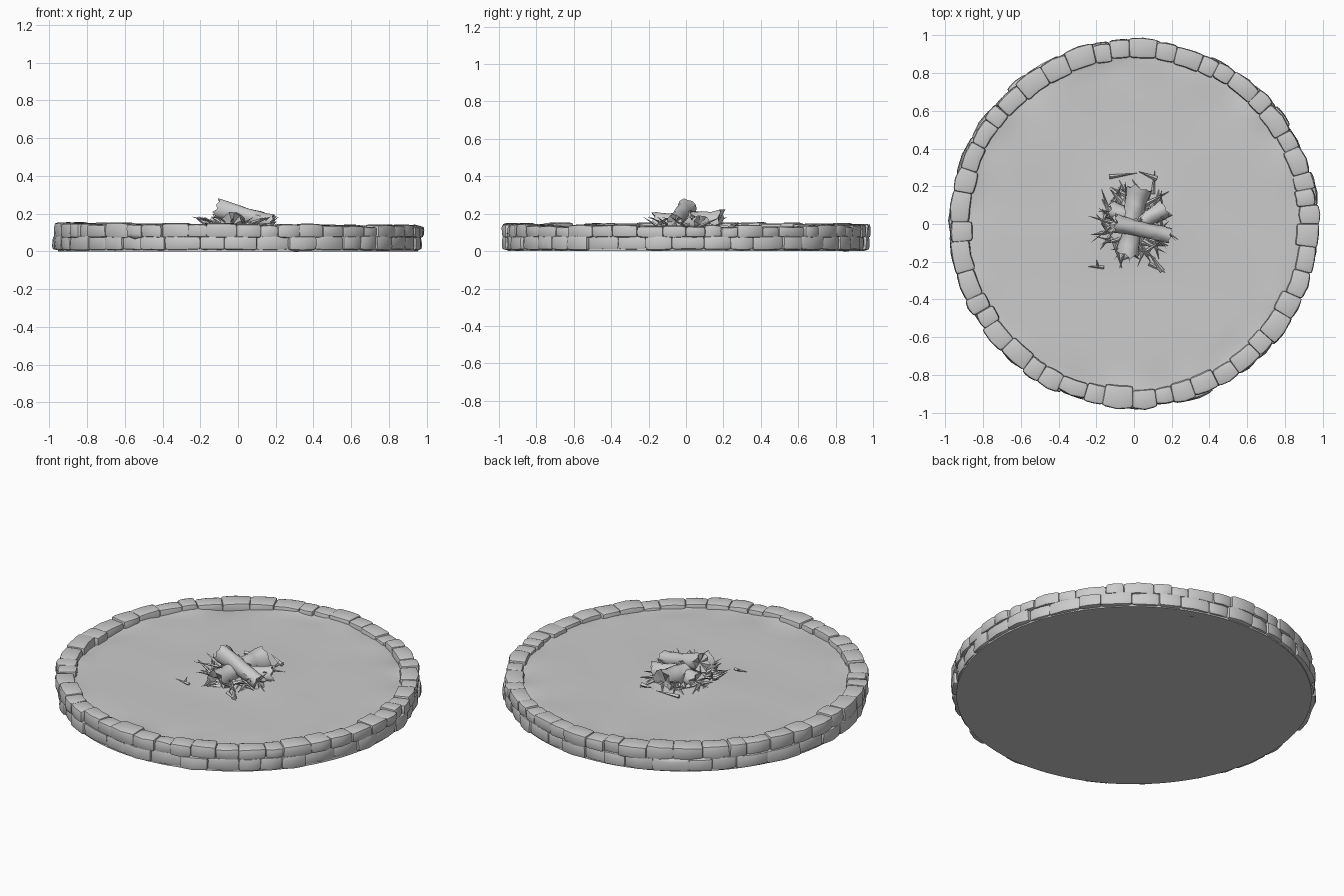
import bpy, bmesh, math, random
from mathutils import Vector, noise

if "Cube" in bpy.data.objects:
    bpy.data.objects.remove(bpy.data.objects["Cube"])

random.seed(7)
TAU = math.tau


def finish(name, bm, angle=40):
    bmesh.ops.recalc_face_normals(bm, faces=bm.faces)
    me = bpy.data.meshes.new(name)
    bm.to_mesh(me)
    bm.free()
    ob = bpy.data.objects.new(name, me)
    bpy.context.collection.objects.link(ob)
    bpy.ops.object.select_all(action='DESELECT')
    ob.select_set(True)
    bpy.context.view_layer.objects.active = ob
    bpy.ops.object.shade_smooth_by_angle(angle=math.radians(angle))
    return ob


def rings_to_faces(bm, rings):
    n = len(rings[0])
    for a, b in zip(rings, rings[1:]):
        for i in range(n):
            bm.faces.new((a[i], a[(i + 1) % n], b[(i + 1) % n], b[i]))


def floor_z(x, y):
    r = math.hypot(x, y)
    z = 0.114 + 0.006 * noise.noise(Vector((x * 2.5, y * 2.5, 3)))
    if r > 0.78:  # earth banks unevenly against the stones
        z += (r - 0.78) * 0.22 * noise.noise(Vector((x * 5, y * 5, 8)))
    return z + 0.018 * math.exp(-(r / 0.17) ** 2)


# Earth floor: a solid disc with a gently uneven top
bm = bmesh.new()
SEG = 96
profile = [(0.955, 0.0), (0.955, 0.05), (0.93, 0.085)]
profile += [(r, None) for r in (0.91, 0.88, 0.84, 0.78, 0.7, 0.6, 0.5, 0.4, 0.3, 0.2, 0.12, 0.05)]
rings = []
for r, z in profile:
    ring = []
    for i in range(SEG):
        x, y = r * math.cos(TAU * i / SEG), r * math.sin(TAU * i / SEG)
        ring.append(bm.verts.new((x, y, floor_z(x, y) if z is None else z)))
    rings.append(ring)
rings_to_faces(bm, rings)
bm.faces.new(rings[0])
bm.faces.new(rings[-1])
finish("earth_floor", bm)


# Stone courses: bevelled, slightly irregular blocks bent around the rim
def stone(bm, a0, a1, r0, r1, z0, z1):
    s = bmesh.new()
    n = 3
    j = lambda k: random.uniform(-k, k)
    secs = []
    for i in range(n):
        a = a0 + (a1 - a0) * i / (n - 1)
        bulge = 0.005 if i == 1 else 0
        secs.append([s.verts.new(((r + j(.005)) * math.cos(a), (r + j(.005)) * math.sin(a), z + j(.003)))
                     for r, z in ((r0, z0), (r1 + bulge, z0), (r1 + bulge, z1), (r0, z1))])
    rings_to_faces(s, secs)
    s.faces.new(secs[0])
    s.faces.new(secs[-1])
    bmesh.ops.recalc_face_normals(s, faces=s.faces)
    sharp = [e for e in s.edges if e.calc_face_angle(0) > 0.7]
    bmesh.ops.bevel(s, geom=sharp, offset=0.019, segments=2, profile=0.6,
                    affect='EDGES', clamp_overlap=True)
    me = bpy.data.meshes.new("tmp")
    s.to_mesh(me)
    s.free()
    bm.from_mesh(me)
    bpy.data.meshes.remove(me)


def course(name, count, r0, r1, z0, z1, start):
    bm = bmesh.new()
    widths = [random.uniform(0.7, 1.35) for _ in range(count)]
    unit, a = TAU / sum(widths), start
    for w in widths:
        da = w * unit
        lift = 0.008 * math.cos(a - math.pi) + random.uniform(-.006, .006)
        stone(bm, a - 0.003, a + da + 0.003, r0 + random.uniform(-.012, .012),
              r1 + random.uniform(-.012, .008), z0, z1 + (lift if z1 > 0.1 else 0))
        a += da
    finish(name, bm, 50)


course("lower_stones", 40, 0.88, 0.975, 0.006, 0.082, 0.1)
course("upper_stones", 48, 0.872, 0.975, 0.072, 0.142, 0.0)


# Logs: knobbly tapered trunks with splintered ends
def log(name, p, q, r0, r1, seg=14):
    bm = bmesh.new()
    p, q = Vector(p), Vector(q)
    d = (q - p).normalized()
    u = d.cross(Vector((0, 0, 1))).normalized()
    v = u.cross(d)
    rings = []
    steps = 8
    for k in range(steps + 1):
        t = k / steps
        end = -1 if k == 0 else (1 if k == steps else 0)
        rad = r0 + (r1 - r0) * t + 0.007 * (2 * t - 1) ** 4
        ring = []
        for i in range(seg):
            a = TAU * i / seg
            rr = rad * (1 + 0.2 * noise.noise(Vector((math.cos(a) * 1.5, math.sin(a) * 1.5, t * 4 + p.x * 9))))
            c = p.lerp(q, t) + (u * math.cos(a) + v * math.sin(a)) * rr
            ring.append(bm.verts.new(c + d * end * (random.uniform(0.006, 0.024) if i % 2 else 0)))
        rings.append(ring)
    rings_to_faces(bm, rings)
    for ring, c in ((rings[0], p + d * 0.012), (rings[-1], q - d * 0.012)):
        cv = bm.verts.new(c)
        for i in range(seg):
            bm.faces.new((ring[i], ring[(i + 1) % seg], cv))
    finish(name, bm, 45)


log("top_log", (-0.10, 0.0, 0.225), (0.18, -0.06, 0.155), 0.046, 0.036)
log("back_log", (0.02, 0.18, 0.150), (-0.02, -0.02, 0.165), 0.062, 0.045)
log("front_log", (-0.03, -0.15, 0.140), (0.0, 0.03, 0.170), 0.058, 0.042)
log("left_log", (-0.12, 0.07, 0.145), (0.03, 0.02, 0.150), 0.045, 0.042)
log("right_log", (0.16, 0.08, 0.140), (0.02, 0.0, 0.150), 0.045, 0.036)


# Kindling: thin pointed slivers radiating from the fire
def sliver(bm, base, tip, w):
    base, tip = Vector(base), Vector(tip)
    d = (tip - base).normalized()
    u = d.cross(Vector((0, 0, 1))).normalized()
    v = u.cross(d)
    ring = [bm.verts.new(base + o * w) for o in (u, v, -u, -v)]
    t = bm.verts.new(tip)
    for i in range(4):
        bm.faces.new((ring[i], ring[(i + 1) % 4], t))
    bm.faces.new(ring)


bm = bmesh.new()
for i in range(75):
    a = TAU * i / 75 + random.uniform(-.1, .1)
    b = a + random.uniform(-.7, .7)
    ra, rb = random.uniform(0.07, 0.16), random.uniform(0.17, 0.26)
    sliver(bm, (ra * math.cos(a), ra * math.sin(a), random.uniform(0.12, 0.15)),
           (rb * math.cos(b), rb * math.sin(b), random.choice((0.117, 0.13, 0.15, 0.185))),
           random.uniform(0.008, 0.015))
finish("kindling", bm, 30)

# Long sticks at the edge of the pile and a stray twig
bm = bmesh.new()
for b, t, w in (((-0.13, 0.25, .13), (0.02, 0.27, .135), .012), ((0.12, 0.24, .13), (0.02, 0.28, .15), .014),
                ((0.10, 0.16, .13), (0.11, 0.28, .13), .012), ((0.15, -0.25, .125), (0.07, -0.14, .14), .014),
                ((0.08, -0.21, .125), (0.17, -0.26, .12), .012),
                ((-0.16, -0.23, .118), (-0.25, -0.225, .125), .010),
                ((-0.19, -0.23, .118), (-0.20, -0.185, .14), .008)):
    sliver(bm, b, t, w)
finish("loose_twigs", bm, 30)
